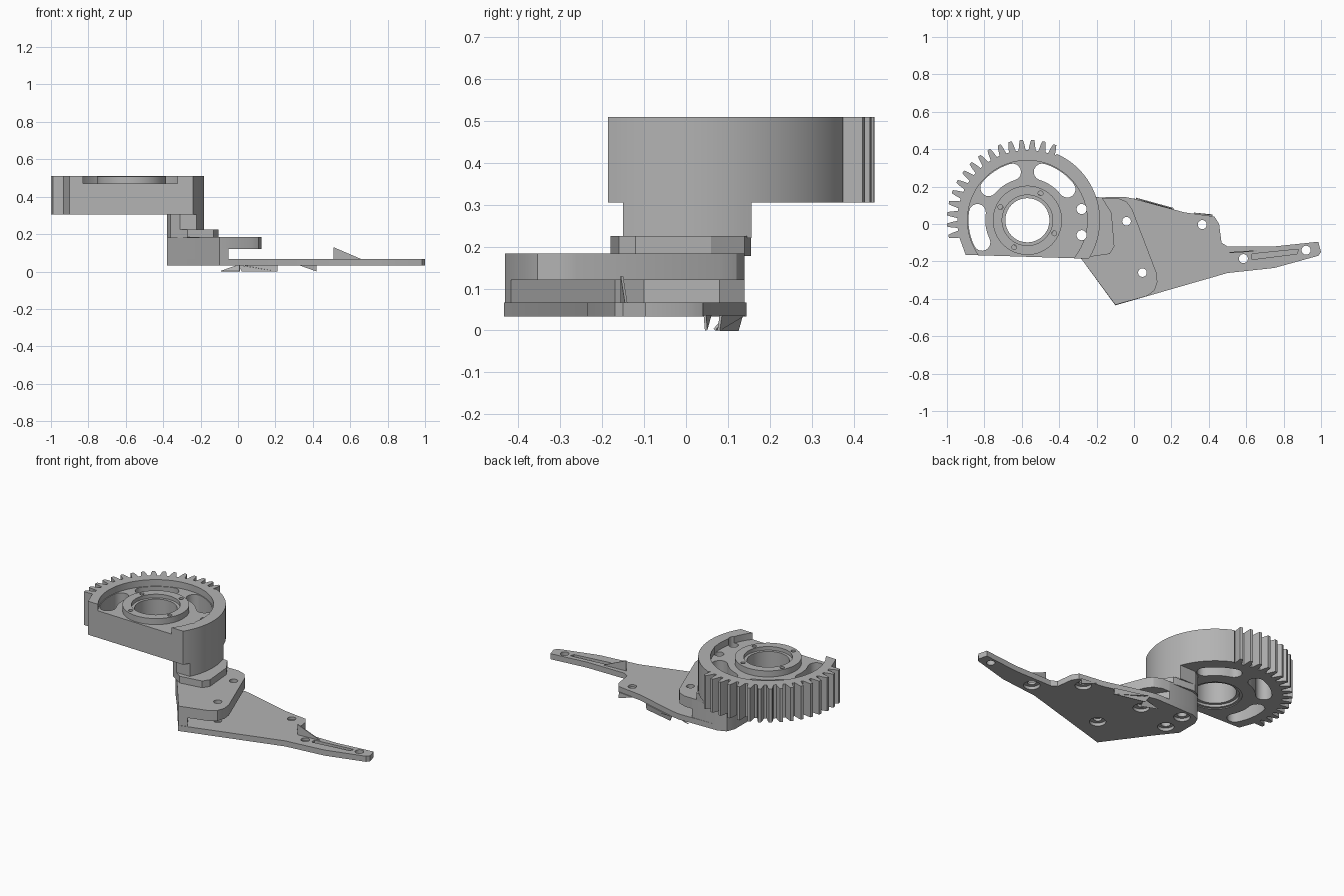
import bpy, bmesh
from math import cos, sin, radians
from mathutils import Vector

cube = bpy.data.objects.get("Cube")
if cube:
    bpy.data.objects.remove(cube, do_unlink=True)

GREY = (0.45, 0.45, 0.45, 1)
mat = bpy.data.materials.new("plain_grey")
mat.use_nodes = True
mat.diffuse_color = GREY
bsdf = mat.node_tree.nodes["Principled BSDF"]
bsdf.inputs["Base Color"].default_value = GREY
bsdf.inputs["Roughness"].default_value = 0.7

CX, CY = -0.57, 0.02          # gear axis


def polar(r, deg, cx=CX, cy=CY):
    return cx + r * cos(radians(deg)), cy + r * sin(radians(deg))


def arc(r, a, b, n, cx=CX, cy=CY):
    return [polar(r, a + (b - a) * i / n, cx, cy) for i in range(n + 1)]


def prism(name, outline, z0, z1):
    """Extrude a flat outline from z0 up to z1."""
    bm = bmesh.new()
    face = bm.faces.new([bm.verts.new((x, y, z0)) for x, y in outline])
    new = bmesh.ops.extrude_face_region(bm, geom=[face])["geom"]
    for v in new:
        if isinstance(v, bmesh.types.BMVert):
            v.co.z = z1
    bmesh.ops.recalc_face_normals(bm, faces=bm.faces)
    mesh = bpy.data.meshes.new(name)
    bm.to_mesh(mesh)
    bm.free()
    mesh.materials.append(mat)
    ob = bpy.data.objects.new(name, mesh)
    bpy.context.collection.objects.link(ob)
    return ob


def disc(name, x, y, r, z0, z1, n=32):
    return prism(name, arc(r, 0, 360 - 360 / n, n - 1, x, y), z0, z1)


def cut(ob, cutters):
    """Subtract each cutter, then remove it."""
    bpy.context.view_layer.objects.active = ob
    for c in cutters:
        c.hide_render = True
        mod = ob.modifiers.new("cut", "BOOLEAN")
        mod.operation, mod.solver, mod.object = "DIFFERENCE", "EXACT", c
        bpy.ops.object.modifier_apply(modifier=mod.name)
        bpy.data.objects.remove(c, do_unlink=True)


def smooth(ob):
    bpy.ops.object.select_all(action="DESELECT")
    ob.select_set(True)
    bpy.context.view_layer.objects.active = ob
    bpy.ops.object.shade_smooth_by_angle(angle=radians(25))


def fin(name, pts, thick=0.006):
    """Thin upright triangle."""
    a, b, c = [Vector(p) for p in pts]
    off = (b - a).cross(c - a).normalized() * thick
    bm = bmesh.new()
    lo = [bm.verts.new(p) for p in (a, b, c)]
    hi = [bm.verts.new(p + off) for p in (a, b, c)]
    bm.faces.new(lo)
    bm.faces.new(hi)
    for i in range(3):
        j = (i + 1) % 3
        bm.faces.new((lo[i], lo[j], hi[j], hi[i]))
    bmesh.ops.recalc_face_normals(bm, faces=bm.faces)
    mesh = bpy.data.meshes.new(name)
    bm.to_mesh(mesh)
    bm.free()
    mesh.materials.append(mat)
    bpy.context.collection.objects.link(bpy.data.objects.new(name, mesh))


def slot(a, b, r=0.27, w=0.045):
    """Curved slot with round ends."""
    pts = arc(r + w, a, b, 12)
    pts += arc(w, b, b + 180, 8, *polar(r, b))[1:]
    pts += arc(r - w, b, a, 12)[1:]
    pts += arc(w, a + 180, a + 360, 8, *polar(r, a))[1:-1]
    return prism("slot_cutter", pts, 0.2, 0.6)


# Sector gear: smooth arc on the right, teeth round the back and left
TEETH, STEP, FIRST = 16, 8.1, 70
outline = arc(0.388, -32, 66, 40)
for i in range(TEETH):
    mid = FIRST + i * STEP
    for r, d in ((0.375, -2.9), (0.41, -1.9), (0.43, -1.1),
                 (0.43, 1.1), (0.41, 1.9), (0.375, 2.9)):
        outline.append(polar(r, mid + d))
outline.append((-0.9, -0.165))
gear = prism("sector_gear", outline, 0.305, 0.51)
PIN_HOLES = [(-0.28, 0.08), (-0.28, -0.06)]
cut(gear, [disc("recess_cutter", CX, CY, 0.32, 0.47, 0.6, 96),
           disc("bore_cutter", CX, CY, 0.15, 0.2, 0.6, 64),
           slot(38, 73), slot(107, 140), slot(171, 206)]
    + [disc("pin_cutter", x, y, 0.027, 0.2, 0.6) for x, y in PIN_HOLES])
smooth(gear)

# Hub ring with stepped bore and four screw holes
hub = disc("hub_ring", CX, CY, 0.185, 0.31, 0.507, 64)
cut(hub, [disc("bore_cutter", CX, CY, 0.118, 0.2, 0.6, 64),
          disc("step_cutter", CX, CY, 0.135, 0.485, 0.6, 64),
          disc("lower_step_cutter", CX, CY, 0.135, 0.2, 0.325, 64)]
    + [disc("screw_cutter", *polar(0.16, 64 + 90 * k), 0.013, 0.4, 0.6, 16)
       for k in range(4)])
smooth(hub)

# Neck joining the gear to the arm
LEFT_END = [(-0.31, 0.155), (-0.36, 0.125), (-0.38, 0.07),
            (-0.38, -0.06), (-0.36, -0.115), (-0.31, -0.15)]
neck = prism("neck", LEFT_END + arc(0.388, -26, 20.5, 20), 0.22, 0.306)

# Raised pad under the neck
pad = prism("neck_pad", LEFT_END + [(-0.27, -0.18), (-0.13, -0.16), (-0.105, -0.12),
            (-0.12, 0.06), (-0.17, 0.14), (-0.2, 0.145)], 0.178, 0.225)

# Solid root of the arm with the slanted side wall
root = prism("arm_root", [(-0.31, 0.14), (-0.36, 0.12), (-0.38, 0.07), (-0.38, -0.06),
             (-0.29, -0.175), (-0.1, -0.432), (-0.05, -0.418), (-0.21, -0.17),
             (-0.11, -0.1), (-0.1, 0.08), (-0.14, 0.14)], 0.036, 0.182)

# Upper clamp tab
tab = prism("upper_tab", [(-0.28, -0.175), (-0.1, -0.432), (0.07, -0.385), (0.11, -0.355),
            (0.125, -0.31), (0.12, -0.26), (-0.01, 0.08), (-0.04, 0.12),
            (-0.09, 0.14), (-0.25, 0.14)], 0.12, 0.184)

# Long base plate
plate = prism("base_plate", [(-0.1, -0.435), (0.5, -0.262), (0.75, -0.235), (0.985, -0.17),
              (1.0, -0.15), (0.985, -0.095), (0.75, -0.12), (0.5, -0.12), (0.468, -0.1),
              (0.455, 0.0), (0.43, 0.04), (0.27, 0.062), (0.0, 0.135), (-0.05, 0.145),
              (-0.31, 0.14), (-0.36, 0.12), (-0.38, 0.07), (-0.38, -0.06),
              (-0.29, -0.175)], 0.033, 0.067)

# Through holes and wide counterbores on the underside
BOLT_HOLES = [(-0.04, 0.015), (0.045, -0.26)]
PLATE_HOLES = [(0.365, -0.003), (0.585, -0.185), (0.92, -0.14)]
for ob in (neck, pad, root, tab, plate):
    cut(ob, [disc("hole_cutter", x, y, 0.027, 0, 0.4) for x, y in PIN_HOLES])
for ob in (tab, plate):
    cut(ob, [disc("hole_cutter", x, y, 0.023, 0, 0.4) for x, y in BOLT_HOLES])
cut(plate, [disc("hole_cutter", x, y, 0.024, 0, 0.4) for x, y in PLATE_HOLES])
cut(plate, [disc("counterbore_cutter", x, y, 0.046, 0, 0.052)
            for x, y in BOLT_HOLES + PLATE_HOLES[:2] + PIN_HOLES])
cut(root, [disc("counterbore_cutter", x, y, 0.046, 0, 0.052) for x, y in PIN_HOLES])

# Shallow groove along the tip
cut(plate, [prism("groove_cutter", [(0.63, -0.19), (0.87, -0.16), (0.88, -0.135),
                                    (0.63, -0.16)], 0.05, 0.1)])
for ob in (neck, pad, root, tab, plate):
    smooth(ob)

# Small fins below the back edge and above the tip
fin("lower_fin_left", [(-0.09, 0.11, 0.0), (0.01, 0.07, 0.0), (0.01, 0.1, 0.035)])
fin("lower_fin_middle", [(0.01, 0.135, 0.036), (0.21, 0.08, 0.036), (0.21, 0.075, 0.0)])
fin("lower_fin_edge", [(0.0, 0.13, 0.036), (0.21, 0.075, 0.0), (0.02, 0.12, 0.0)])
fin("lower_fin_right", [(0.32, 0.055, 0.036), (0.42, 0.042, 0.036), (0.42, 0.045, 0.0)])
fin("upper_fin", [(0.51, -0.15, 0.066), (0.66, -0.14, 0.066), (0.51, -0.15, 0.13)])
